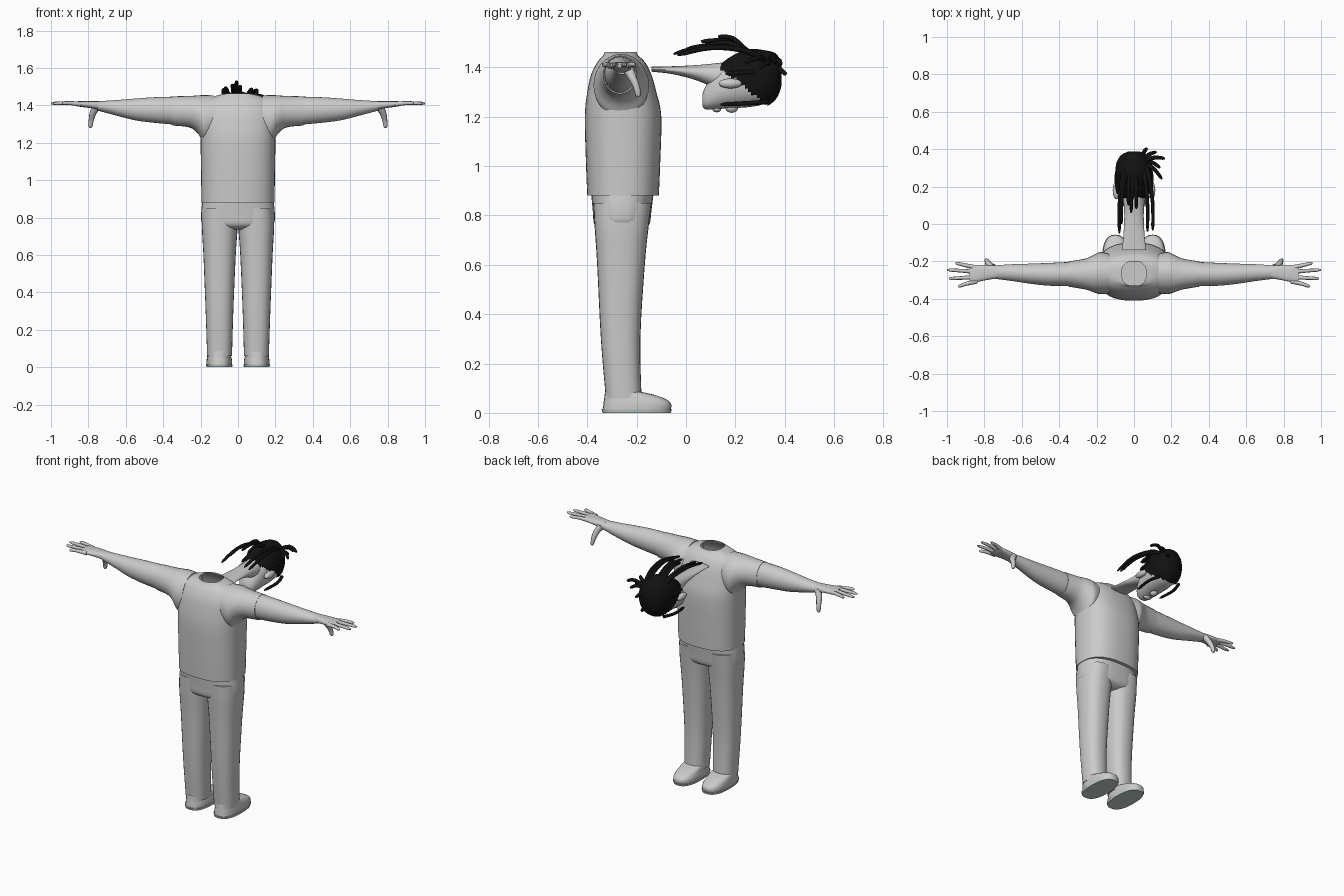
import bpy, bmesh, math
from mathutils import Vector

if "Cube" in bpy.data.objects:
    bpy.data.objects.remove(bpy.data.objects["Cube"])


def material(name, rgb):
    m = bpy.data.materials.new(name)
    m.use_nodes = True
    m.diffuse_color = (*rgb, 1)
    m.node_tree.nodes["Principled BSDF"].inputs["Base Color"].default_value = (*rgb, 1)
    return m


GREY = material("plain grey", (0.6, 0.6, 0.6))
BLACK = material("hair black", (0.006, 0.006, 0.006))
MINT = material("pale mint sole", (0.58, 0.68, 0.63))


def finish(name, bm, mat):
    bmesh.ops.recalc_face_normals(bm, faces=bm.faces)
    me = bpy.data.meshes.new(name)
    bm.to_mesh(me)
    bm.free()
    me.materials.append(mat)
    for p in me.polygons:
        p.use_smooth = True
    me.set_sharp_from_angle(angle=math.radians(50))
    ob = bpy.data.objects.new(name, me)
    bpy.context.collection.objects.link(ob)
    return ob


def spline(rows, steps):
    """Smooth interpolation through rows of numbers."""
    rows = [Vector(r) for r in rows]
    out = []
    for i in range(len(rows) - 1):
        p, q = rows[i], rows[i + 1]
        a, b = rows[max(i - 1, 0)], rows[min(i + 2, len(rows) - 1)]
        for k in range(steps):
            t = k / steps
            out.append(0.5 * (2 * p + (q - a) * t + (2 * a - 5 * p + 4 * q - b) * t ** 2
                              + (3 * p - a - 3 * q + b) * t ** 3))
    return out + [rows[-1]]


def skin(bm, rings, start=True, end=True):
    loops = [[bm.verts.new(p) for p in ring] for ring in rings]
    n = len(loops[0])
    for a, b in zip(loops, loops[1:]):
        for i in range(n):
            j = (i + 1) % n
            bm.faces.new((a[i], a[j], b[j], b[i]))
    if start:
        bm.faces.new(loops[0])
    if end:
        bm.faces.new(loops[-1])


def loft(name, axis, rows, mat=GREY, side=1, power=2.0, steps=4, n=28, start=True, end=True, keep=None):
    """Rows hold position along the axis, then low and high limits of the other two axes."""
    rings = []
    for t, a0, a1, b0, b1 in spline(rows, steps):
        ring = []
        for i in range(n):
            ang = math.tau * i / n
            c, s = math.cos(ang), math.sin(ang)
            a = (a0 + a1) / 2 + (a1 - a0) / 2 * math.copysign(abs(c) ** (2 / power), c)
            b = (b0 + b1) / 2 + (b1 - b0) / 2 * math.copysign(abs(s) ** (2 / power), s)
            x, y, z = {"x": (t, a, b), "y": (a, t, b), "z": (a, b, t)}[axis]
            ring.append((x * side, y, z))
        rings.append(ring)
    bm = bmesh.new()
    skin(bm, rings, start, end)
    if keep:
        drop = [f for f in bm.faces if not keep(f.calc_center_median())]
        bmesh.ops.delete(bm, geom=drop, context="FACES")
    return finish(name, bm, mat)


def tube(name, points, r0, r1, mat, side=1, n=8):
    """Tapered rounded strand along a smooth path."""
    path = [Vector((p[0] * side, p[1], p[2])) for p in spline(points, 4)]
    rings = []
    for i, p in enumerate(path):
        d = path[min(i + 1, len(path) - 1)] - path[max(i - 1, 0)]
        q = d.to_track_quat("Z", "Y")
        f = i / (len(path) - 1)
        r = r0 + (r1 - r0) * f
        if i == len(path) - 1:
            r *= 0.5
        rings.append([p + q @ Vector((r * math.cos(math.tau * k / n), r * math.sin(math.tau * k / n), 0))
                      for k in range(n)])
    bm = bmesh.new()
    skin(bm, rings)
    return finish(name, bm, mat)


def ball(name, loc, size, mat=GREY):
    bm = bmesh.new()
    bmesh.ops.create_uvsphere(bm, u_segments=16, v_segments=10, radius=1)
    bmesh.ops.scale(bm, vec=size, verts=bm.verts)
    bmesh.ops.translate(bm, vec=loc, verts=bm.verts)
    return finish(name, bm, mat)


# Shirt body with an open collar
loft("shirt", "z", [(x[0], -x[1], x[1], x[2], x[3]) for x in (
    (0.88, 0.195, -0.40, -0.11), (1.0, 0.197, -0.405, -0.105), (1.2, 0.2, -0.41, -0.10),
    (1.3, 0.2, -0.40, -0.12), (1.37, 0.19, -0.385, -0.14), (1.42, 0.17, -0.36, -0.165),
    (1.45, 0.12, -0.335, -0.195), (1.463, 0.066, -0.33, -0.2))], power=2.5, n=40, end=False)

# Trousers seat
loft("trouser_seat", "z", [(0.735, -0.1, 0.1, -0.33, -0.19), (0.76, -0.185, 0.185, -0.37, -0.15),
                           (0.82, -0.197, 0.197, -0.378, -0.14), (0.9, -0.188, 0.188, -0.385, -0.13)],
     power=2.5, n=40)

for side, tag in ((1, "left"), (-1, "right")):
    # Leg, shoe and sole
    loft(tag + "_trouser_leg", "z", [(0.06, 0.032, 0.165, -0.325, -0.18), (0.3, 0.025, 0.173, -0.345, -0.185),
                                     (0.6, 0.012, 0.185, -0.36, -0.167), (0.75, 0.002, 0.193, -0.37, -0.152),
                                     (0.85, 0.002, 0.19, -0.375, -0.14)], side=side, power=2.4)
    loft(tag + "_shoe", "z", [(0.012, 0.032, 0.168, -0.338, -0.062), (0.035, 0.032, 0.168, -0.335, -0.06),
                              (0.055, 0.036, 0.165, -0.332, -0.08), (0.072, 0.038, 0.162, -0.33, -0.125),
                              (0.085, 0.04, 0.16, -0.328, -0.18)], side=side, power=2.5)
    loft(tag + "_sole", "z", [(0, 0.032, 0.168, -0.338, -0.062), (0.014, 0.028, 0.172, -0.342, -0.057)],
         MINT, side, 2.5, steps=1)

    # Sleeve flaring into the shoulder, then forearm
    loft(tag + "_sleeve", "x", [(0.13, -0.37, -0.16, 1.22, 1.453), (0.18, -0.375, -0.15, 1.2, 1.455),
                                (0.215, -0.365, -0.165, 1.25, 1.453), (0.26, -0.35, -0.185, 1.282, 1.45),
                                (0.35, -0.335, -0.2, 1.292, 1.448)], side=side)
    loft(tag + "_arm", "x", [(0.32, -0.333, -0.202, 1.295, 1.447), (0.45, -0.33, -0.208, 1.307, 1.443),
                             (0.55, -0.32, -0.212, 1.32, 1.436), (0.65, -0.305, -0.215, 1.345, 1.428),
                             (0.75, -0.292, -0.222, 1.372, 1.422)], side=side)

    # Hand
    loft(tag + "_palm", "x", [(0.73, -0.29, -0.225, 1.375, 1.422), (0.79, -0.3, -0.22, 1.385, 1.422),
                              (0.85, -0.312, -0.22, 1.393, 1.422), (0.88, -0.308, -0.228, 1.4, 1.42)],
         side=side, power=2.6)
    for i, (x, y) in enumerate(((0.955, -0.208), (1.0, -0.245), (0.99, -0.292), (0.94, -0.335))):
        base = -0.234 - i * 0.024
        tube(f"{tag}_finger_{i + 1}", [(0.84, base, 1.406), (0.9, (base + y) / 2, 1.412), (x, y, 1.41)],
             0.013, 0.008, GREY, side)
    tube(tag + "_thumb", [(0.755, -0.235, 1.395), (0.775, -0.218, 1.36), (0.785, -0.2, 1.32), (0.79, -0.193, 1.28)],
         0.022, 0.01, GREY, side)

    # Ear
    ball(tag + "_ear", (0.094 * side, 0.18, 1.335), (0.02, 0.048, 0.02))

# Neck, tapering to a thin bib
loft("neck", "y", [(-0.14, -0.064, 0.064, 1.383, 1.403), (-0.05, -0.056, 0.056, 1.372, 1.405),
                   (0.05, -0.052, 0.052, 1.345, 1.41), (0.15, -0.058, 0.058, 1.3, 1.42)])

# Head with the face turned down
HEAD = ((0.066, 0.026, 1.245, 1.29), (0.08, 0.046, 1.23, 1.325), (0.12, 0.067, 1.23, 1.38),
        (0.17, 0.08, 1.235, 1.42), (0.24, 0.088, 1.238, 1.45), (0.31, 0.083, 1.25, 1.445),
        (0.355, 0.058, 1.285, 1.43), (0.375, 0.02, 1.335, 1.39))
loft("head", "y", [(y, -r, r, lo, hi) for y, r, lo, hi in HEAD], power=2.2)
ball("nose", (0, 0.185, 1.236), (0.02, 0.026, 0.02))
ball("lips", (0, 0.125, 1.23), (0.027, 0.017, 0.012))

# Hair cap above a slanting hairline
loft("hair_cap", "y", [(y + 0.012, -r - 0.012, r + 0.012, lo - 0.01, hi + 0.024) for y, r, lo, hi in HEAD],
     BLACK, power=2.2, steps=6, n=48, keep=lambda c: c.z > 1.41 - 0.78 * (c.y - 0.12))

# Long locks sweeping off the back of the head
LOCKS = ((-0.078, -0.05, 1.455), (-0.066, 0.0, 1.475), (0.1, -0.035, 1.45), (0.072, -0.04, 1.46),
         (-0.015, 0.06, 1.505), (-0.008, 0.13, 1.525), (0.012, 0.08, 1.49), (-0.03, 0.1, 1.5))
for i, (x, y, z) in enumerate(LOCKS):
    tube(f"long_lock_{i + 1}", [(x * 0.5, 0.35, 1.41), (x * 0.8, 0.25, 1.465),
                                (x, (y + 0.25) / 2, (z + 1.49) / 2 + 0.01), (x, y, z)], 0.013, 0.008, BLACK)

# Short locks sprouting from the crown
TIPS = ((0.165, 0.35, 1.43), (0.15, 0.24, 1.42), (0.14, 0.3, 1.40), (0.12, 0.385, 1.41),
        (0.07, 0.405, 1.37), (0.02, 0.37, 1.36))
for i, (x, y, z) in enumerate(TIPS):
    tube(f"crown_lock_{i + 1}", [(0.03, 0.33, 1.41), (x * 0.6 + 0.01, y * 0.5 + 0.18, z + 0.02), (x, y, z)],
         0.014, 0.008, BLACK)

# Locks hanging beside the face
for side, tag in ((1, "left"), (-1, "right")):
    for i, (y, z) in enumerate(((0.14, 1.25), (0.16, 1.375))):
        tube(f"{tag}_face_lock_{i + 1}", [(0.075, 0.33, z + 0.01), (0.096, 0.25, z + 0.005), (0.085, y, z)],
             0.01, 0.008, BLACK, side)
